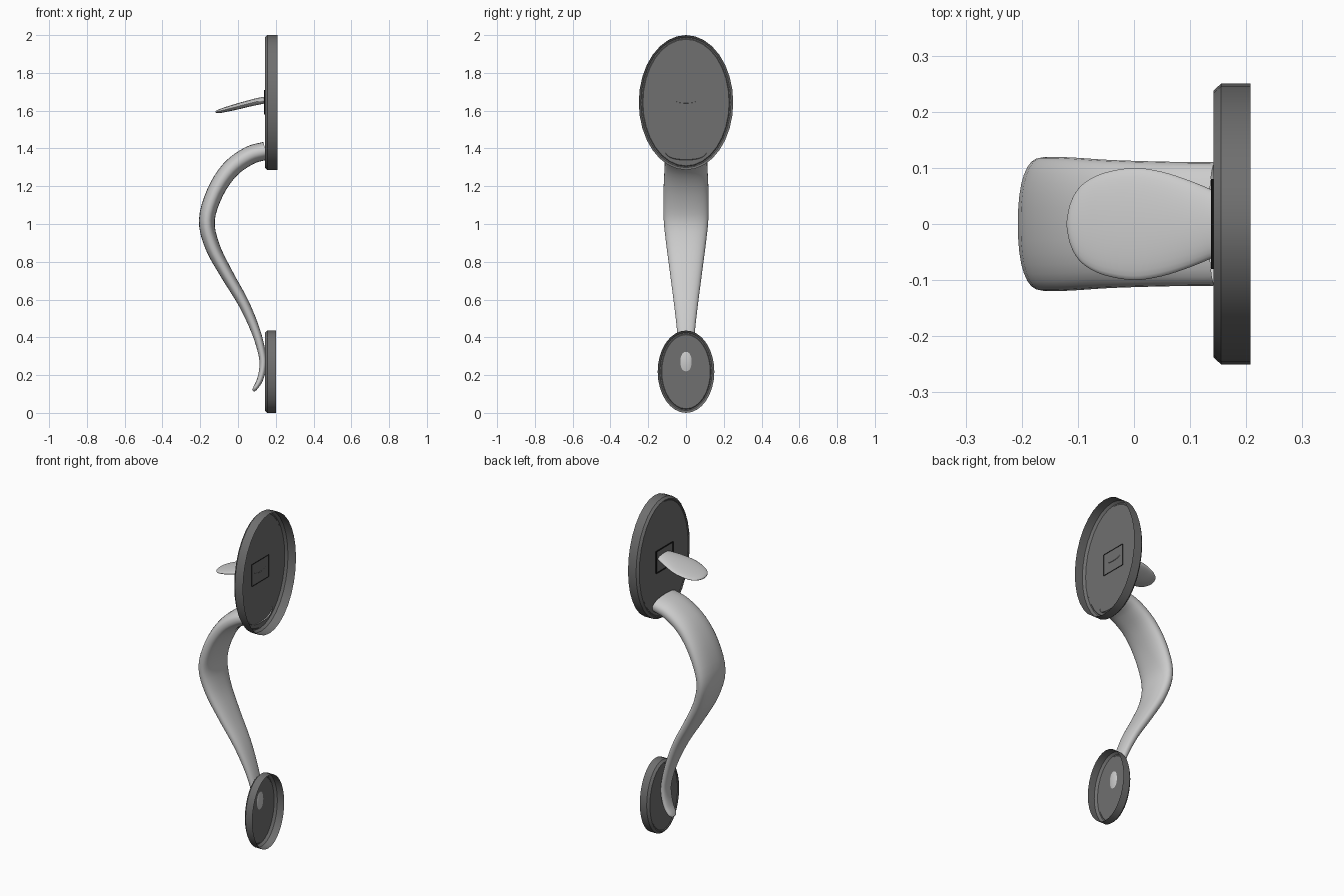
import bpy, bmesh
from math import sin, cos, pi, copysign
from mathutils import Vector

cube = bpy.data.objects.get("Cube")
if cube:
    bpy.data.objects.remove(cube)


def material(name, value):
    m = bpy.data.materials.new(name)
    m.use_nodes = True
    colour = (value, value, value, 1)
    m.diffuse_color = colour
    m.node_tree.nodes["Principled BSDF"].inputs["Base Color"].default_value = colour
    return m


LIGHT = material("satin light grey", 0.6)
DARK = material("dark grey", 0.16)
BLACK = material("black", 0.005)


def skin(name, rings, mat, cap_start=False, cap_end=False, angle=40):
    """Join closed rings of points into one smooth surface."""
    bm = bmesh.new()
    rows = [[bm.verts.new(p) for p in ring] for ring in rings]
    n = len(rows[0])
    for a, b in zip(rows, rows[1:]):
        for i in range(n):
            j = (i + 1) % n
            bm.faces.new((a[i], a[j], b[j], b[i]))
    if cap_start:
        bm.faces.new(rows[0])
    if cap_end:
        bm.faces.new(rows[-1])
    bmesh.ops.recalc_face_normals(bm, faces=bm.faces)
    mesh = bpy.data.meshes.new(name)
    bm.to_mesh(mesh)
    bm.free()
    mesh.materials.append(mat)
    ob = bpy.data.objects.new(name, mesh)
    bpy.context.collection.objects.link(ob)
    bpy.ops.object.select_all(action='DESELECT')
    bpy.context.view_layer.objects.active = ob
    ob.select_set(True)
    bpy.ops.object.shade_smooth_by_angle(angle=angle * pi / 180)
    return ob


def spline(rows, steps):
    """Catmull-Rom through rows of (x, z, half thickness, half width)."""
    pts = [Vector(r) for r in rows]
    pts = [2 * pts[0] - pts[1]] + pts + [2 * pts[-1] - pts[-2]]
    out = []
    for a, b, c, d in zip(pts, pts[1:], pts[2:], pts[3:]):
        for s in range(steps):
            t = s / steps
            out.append(0.5 * (2 * b + (c - a) * t + (2 * a - 5 * b + 4 * c - d) * t**2
                              + (3 * b - a - 3 * c + d) * t**3))
    return out + [pts[-2]]


def sweep(name, rows, power, steps=4, sides=32):
    """Sweep a rounded flat section along a path in the xz plane."""
    path = spline(rows, steps)
    rings = []
    for i, p in enumerate(path):
        d = path[min(i + 1, len(path) - 1)] - path[max(i - 1, 0)]
        nrm = Vector((-d[1], d[0])).normalized()
        ring = []
        for k in range(sides):
            a = 2 * pi * k / sides
            u = copysign(abs(cos(a)) ** power, cos(a)) * max(p[3], 0.001)
            v = copysign(abs(sin(a)) ** power, sin(a)) * max(p[2], 0.001)
            ring.append((p[0] + nrm.x * v, u, p[1] + nrm.y * v))
        rings.append(ring)
    return skin(name, rings, LIGHT, cap_end=True)


def plate(name, z, ry, rz, back):
    """Oval cover, hollow and open at the back, with a bevelled front."""
    profile = [(back, 0), (0.155, 0), (0.142, 0.012), (0.142, 0.018), (0.146, 0.022)]
    rings = []
    for x, inset in profile:
        rings.append([(x, (ry - inset) * cos(2 * pi * k / 32),
                       z + (rz - inset) * sin(2 * pi * k / 32)) for k in range(32)])
    return skin(name, rings, DARK, cap_end=True, angle=30)


# Oval mounting plates
plate("upper_plate", 1.643, 0.25, 0.357, 0.208)
plate("lower_plate", 0.218, 0.15, 0.218, 0.2)

# Curved pull handle, from the upper plate to the flared tail
sweep("pull_handle", [
    (0.146, 1.388, 0.048, 0.110), (0.06, 1.362, 0.049, 0.111),
    (-0.04, 1.29, 0.048, 0.114), (-0.12, 1.17, 0.045, 0.119),
    (-0.165, 1.02, 0.042, 0.118), (-0.135, 0.88, 0.039, 0.103),
    (-0.06, 0.735, 0.034, 0.084), (0.03, 0.58, 0.029, 0.064),
    (0.095, 0.43, 0.024, 0.047), (0.128, 0.31, 0.020, 0.040),
    (0.131, 0.24, 0.018, 0.039), (0.116, 0.175, 0.016, 0.038),
    (0.092, 0.132, 0.012, 0.032), (0.08, 0.117, 0.007, 0.016)], 0.85)

# Thumb lever with a rounded paddle
sweep("thumb_lever", [
    (0.146, 1.657, 0.018, 0.058), (0.10, 1.648, 0.018, 0.077),
    (0.05, 1.636, 0.017, 0.093), (0.0, 1.623, 0.016, 0.100),
    (-0.05, 1.610, 0.014, 0.092), (-0.08, 1.602, 0.012, 0.079),
    (-0.10, 1.597, 0.010, 0.062), (-0.113, 1.594, 0.007, 0.038),
    (-0.119, 1.592, 0.003, 0.012)], 1.0)

# Thin dark sleeve around the lever slot
skin("lever_slot", [[(x, y * 0.08, 1.645 + z * 0.065) for y, z in
                     ((-1, -1), (1, -1), (1, 1), (-1, 1))] for x in (0.137, 0.15)], BLACK)
